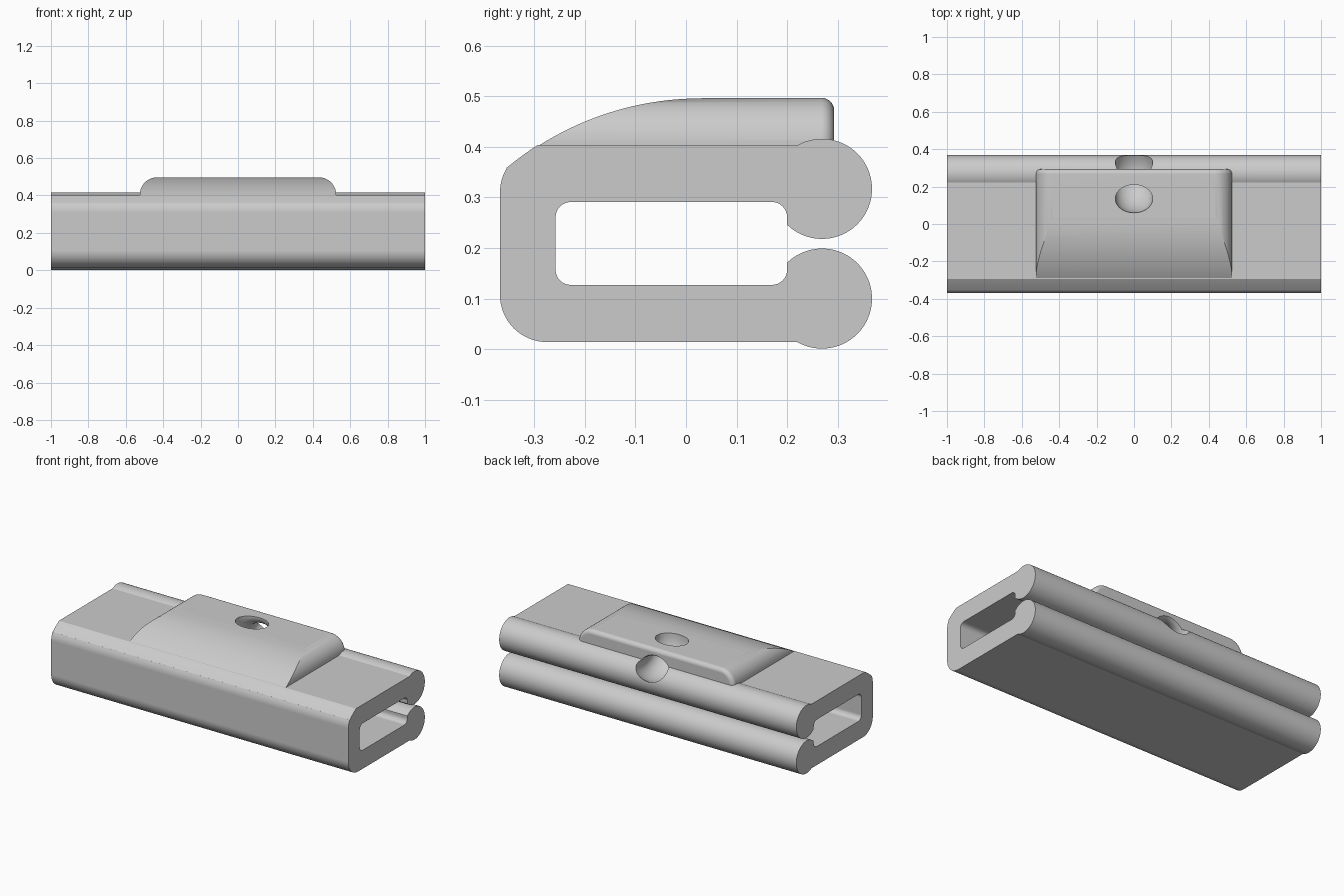
import bpy, bmesh
from math import sin, cos, pi, radians

if "Cube" in bpy.data.objects:
    bpy.data.objects.remove(bpy.data.objects["Cube"], do_unlink=True)

grey = bpy.data.materials.new("plain grey")
grey.use_nodes = True
colour = (0.6, 0.6, 0.6, 1)
grey.diffuse_color = colour
grey.node_tree.nodes["Principled BSDF"].inputs["Base Color"].default_value = colour


def arc(cy, cz, r, start, end, n):
    """Points on a circular arc, angles in degrees."""
    angles = [radians(start + (end - start) * i / n) for i in range(n + 1)]
    return [(cy + r * cos(a), cz + r * sin(a)) for a in angles]


def loft(name, rings, closed=False):
    """Skin a row of equal-length rings; cap the ends unless closed."""
    bm = bmesh.new()
    loops = [[bm.verts.new(p) for p in ring] for ring in rings]
    pairs = list(zip(loops, loops[1:]))
    if closed:
        pairs.append((loops[-1], loops[0]))
    else:
        bm.faces.new(loops[0])
        bm.faces.new(loops[-1])
    n = len(loops[0])
    for a, b in pairs:
        for i in range(n):
            j = (i + 1) % n
            bm.faces.new((a[i], a[j], b[j], b[i]))
    bmesh.ops.recalc_face_normals(bm, faces=bm.faces)
    mesh = bpy.data.meshes.new(name)
    bm.to_mesh(mesh)
    bm.free()
    mesh.materials.append(grey)
    ob = bpy.data.objects.new(name, mesh)
    bpy.context.collection.objects.link(ob)
    return ob


def prism(name, outline, half):
    """Extrude a side outline across the width."""
    return loft(name, [[(x, y, z) for y, z in outline] for x in (-half, half)])


def combine(target, tool, operation):
    """Apply a boolean and discard the tool."""
    mod = target.modifiers.new(operation.lower(), "BOOLEAN")
    mod.operation = operation
    mod.solver = "EXACT"
    mod.object = tool
    bpy.context.view_layer.objects.active = target
    bpy.ops.object.modifier_apply(modifier=mod.name)
    bpy.data.objects.remove(tool, do_unlink=True)


# C-shaped channel with two round lips
outline = (
    arc(0.269, 0.100, 0.099, -119.7, 134.2, 48)       # lower lip
    + arc(0.17, 0.157, 0.03, 0, -90, 8)               # cavity corners
    + arc(-0.228, 0.157, 0.03, 270, 180, 8)
    + arc(-0.228, 0.261, 0.03, 180, 90, 8)
    + arc(0.17, 0.261, 0.03, 90, 0, 8)
    + arc(0.269, 0.317, 0.099, -134.2, 118.5, 48)     # upper lip
    + arc(0.03, -0.103, 0.601, 122.5, 129.8, 4)       # front slope
    + arc(-0.275, 0.310, 0.093, 149.5, 180, 6)        # front corners
    + arc(-0.275, 0.107, 0.093, 180, 270, 16)
)
clip = prism("clip_body", outline, 1.0)


# Raised pad with rounded sides and a rounded rear edge
def pad_ring(y, inset):
    r = 0.093 - inset
    pts = arc(0.432, 0.404, r, 0, 90, 16) + arc(-0.432, 0.404, r, 90, 180, 16)
    pts = [(0.432 + r, 0.385)] + pts + [(-0.432 - r, 0.385)]
    return [(x, y, z) for x, z in pts]


fillet = 0.025
rings = [pad_ring(-0.4, 0)]
for i in range(9):
    t = pi / 2 * i / 8
    rings.append(pad_ring(0.293 - fillet + fillet * sin(t), fillet * (1 - cos(t))))
pad = loft("raised_pad", rings)

# Sweep of the pad's front curve
curve = arc(0.03, -0.103, 0.599, 132, 90, 28)
envelope = prism("pad_envelope", curve + [(0.5, 0.7), (0.5, 0.2)], 0.8)
combine(pad, envelope, "INTERSECT")
combine(clip, pad, "UNION")

# Curved cord hole from the pad top out through the upper lip
rings = []
for i in range(64):
    a = 2 * pi * i / 64
    ring = []
    for k in range(40):
        b = 2 * pi * k / 40
        r = 0.125 + 0.075 * cos(b)
        ring.append((0.1 * sin(b), 0.26 + r * cos(a), 0.4975 + r * sin(a)))
    rings.append(ring)
combine(clip, loft("cord_hole", rings, closed=True), "DIFFERENCE")

# Smooth curved faces while keeping edges crisp
bpy.ops.object.select_all(action="DESELECT")
clip.select_set(True)
bpy.context.view_layer.objects.active = clip
bpy.ops.object.shade_smooth_by_angle(angle=radians(25))
weighted = clip.modifiers.new("weighted_normals", "WEIGHTED_NORMAL")
weighted.keep_sharp = True
